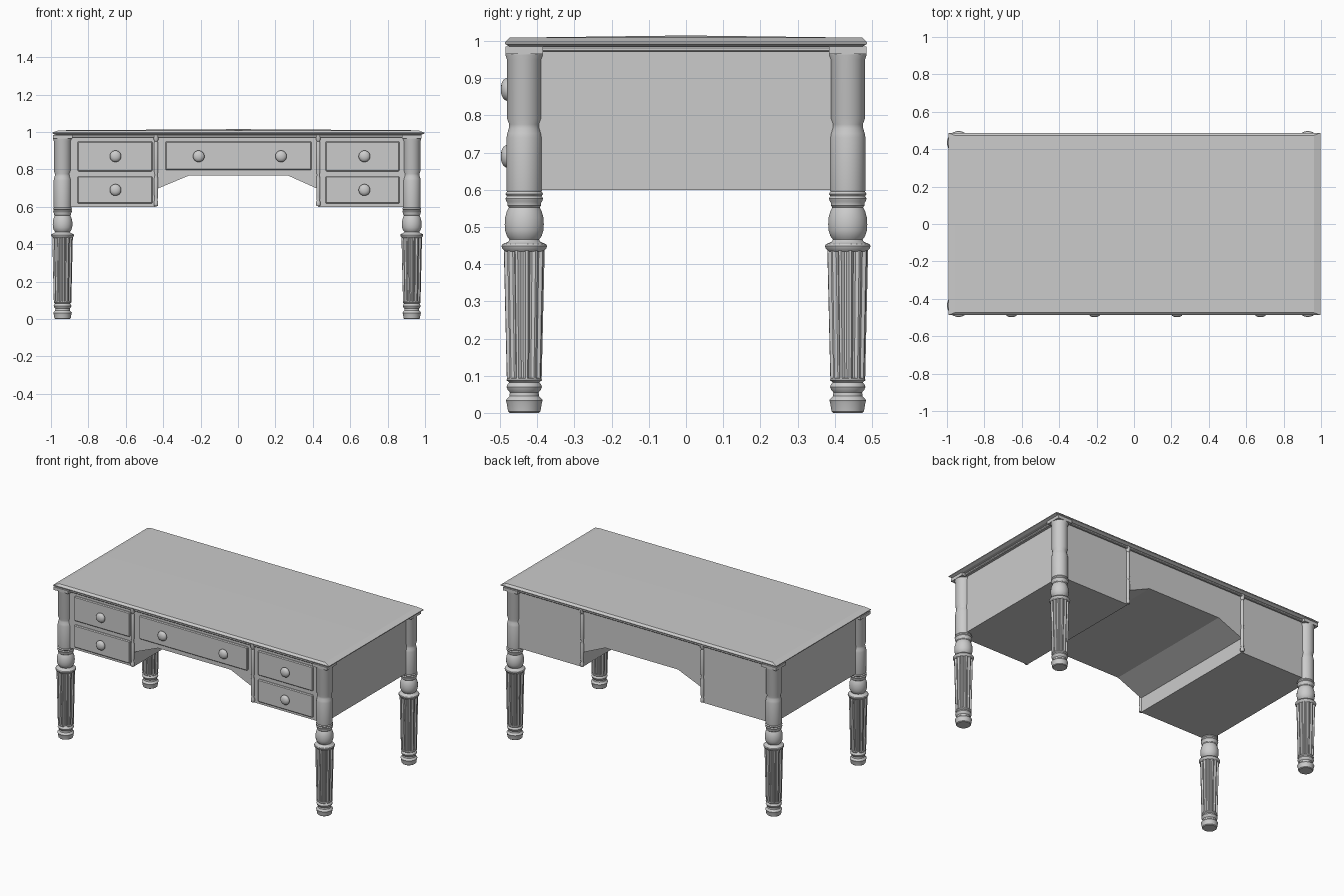
import bpy, bmesh
from math import cos, sin, pi, radians
from mathutils import Matrix

if "Cube" in bpy.data.objects:
    bpy.data.objects.remove(bpy.data.objects["Cube"])


def finish(bm, name, smooth=35):
    bmesh.ops.recalc_face_normals(bm, faces=bm.faces)
    me = bpy.data.meshes.new(name)
    bm.to_mesh(me)
    bm.free()
    ob = bpy.data.objects.new(name, me)
    bpy.context.collection.objects.link(ob)
    if smooth:
        bpy.ops.object.select_all(action='DESELECT')
        ob.select_set(True)
        bpy.context.view_layer.objects.active = ob
        bpy.ops.object.shade_smooth_by_angle(angle=radians(smooth))
    return ob


def lathe(bm, profile, n=24, flute=None):
    """Closed turned solid from (radius, z) pairs; flute scales radii around the ring."""
    rings = []
    for r, z in profile:
        ring = []
        for i in range(n):
            k = flute[i % len(flute)] if flute else 1
            a = 2 * pi * (i + .5) / n
            ring.append(bm.verts.new((r * k * cos(a), r * k * sin(a), z)))
        rings.append(ring)
    for a, b in zip(rings, rings[1:]):
        for i in range(n):
            j = (i + 1) % n
            bm.faces.new((a[i], a[j], b[j], b[i]))
    bm.faces.new(rings[0][::-1])
    bm.faces.new(rings[-1])


def box(name, x0, x1, y0, y1, z0, z1, bevel=0):
    bm = bmesh.new()
    m = Matrix.LocRotScale(((x0 + x1) / 2, (y0 + y1) / 2, (z0 + z1) / 2), None,
                           (x1 - x0, y1 - y0, z1 - z0))
    bmesh.ops.create_cube(bm, size=1, matrix=m)
    if bevel:
        bmesh.ops.bevel(bm, geom=bm.edges[:], offset=bevel, segments=1, affect='EDGES')
    return finish(bm, name, 0)


def copies(ob, name, places):
    """Place the object at the first spot and linked copies at the rest."""
    for i, p in enumerate(places):
        o = ob if i == 0 else ob.copy()
        o.name = f"{name}_{i + 1}"
        o.location = p
        if i:
            bpy.context.collection.objects.link(o)


# Table top: rings from underside to a slightly crowned surface
bm = bmesh.new()
prev = None
for hx, hy, z in ((.975, .472, .984), (.995, .487, .992), (.995, .487, .997), (.96, .474, 1.009)):
    ring = [bm.verts.new((sx * hx + .002, sy * hy, z)) for sx, sy in
            ((-1, -1), (0, -1), (1, -1), (1, 0), (1, 1), (0, 1), (-1, 1), (-1, 0))]
    if prev:
        for i in range(8):
            j = (i + 1) % 8
            bm.faces.new((prev[i], prev[j], ring[j], ring[i]))
    else:
        bm.faces.new(ring[::-1])
    prev = ring
crown = bm.verts.new((.002, 0, 1.015))
for i in (0, 2, 4, 6):
    bm.faces.new((prev[i - 1], prev[i], prev[i + 1], crown))
finish(bm, "table_top", 0)

# Moulding strip under the top
box("under_moulding", -.968, .96, -.468, .468, .97, .985, .004)

# Case: pedestals and arched knee space, extruded front to back
outline = [(-.95, .6), (-.435, .6), (-.42, .7), (-.26, .768), (.265, .768),
           (.415, .7), (.428, .6), (.94, .6), (.94, .975), (-.95, .975)]
outline[2] = (-.435, .695)
outline[5] = (.428, .695)
bm = bmesh.new()
f = bm.faces.new([bm.verts.new((x, -.455, z)) for x, z in outline])
ext = bmesh.ops.extrude_face_region(bm, geom=[f])
bmesh.ops.translate(bm, vec=(0, .91, 0),
                    verts=[v for v in ext['geom'] if isinstance(v, bmesh.types.BMVert)])
finish(bm, "desk_case", 0)

# Drawer fronts
for side, x0, x1 in (("left", -.858, -.457), ("right", .468, .864)):
    box(f"{side}_upper_drawer", x0, x1, -.466, -.44, .79, .95, .005)
    box(f"{side}_lower_drawer", x0, x1, -.466, -.44, .617, .763, .005)
box("centre_drawer", -.388, .393, -.466, -.44, .797, .95, .005)

# Knobs
bm = bmesh.new()
lathe(bm, [(.014, 0), (.012, .012), (.024, .015), (.031, .021), (.031, .026),
           (.026, .034), (.016, .039), (.006, .041)], 20)
bmesh.ops.rotate(bm, verts=bm.verts, matrix=Matrix.Rotation(pi / 2, 3, 'X'))
y = -.457
copies(finish(bm, "knob", 40), "knob",
       [(x, y, z) for x in (-.655, .676) for z in (.87, .69)] + [(-.21, y, .87), (.23, y, .87)])

# Slim turned columns beside the knee space, front and back
bm = bmesh.new()
lathe(bm, [(.010, .605), (.012, .61), (.012, .625), (.008, .635), (.010, .65), (.011, .75),
           (.007, .77), (.011, .79), (.011, .94), (.008, .95), (.013, .96), (.013, .985)], 12)
copies(finish(bm, "slim_column"), "slim_column",
       [(x, y, 0) for x in (-.438, .429) for y in (-.46, .457)])

# Legs: turned foot, fluted taper, collar, bulb, post and square cap
bm = bmesh.new()
lathe(bm, [(.04, 0), (.044, .004), (.048, .028), (.05, .033), (.048, .037), (.04, .045),
           (.039, .055), (.045, .062), (.048, .07), (.045, .078), (.041, .082), (.048, .088),
           (.046, .093), (.036, .095)])
lathe(bm, [(.047, .092), (.055, .438)], 48, (1, 1, .86, .86))
lathe(bm, [(.052, .434), (.06, .442), (.062, .449), (.059, .454), (.044, .46), (.04, .466),
           (.047, .475), (.052, .49), (.053, .507), (.052, .525), (.047, .543), (.042, .553),
           (.046, .558), (.046, .565), (.049, .57), (.051, .577), (.047, .583), (.051, .589),
           (.047, .595), (.048, .6), (.048, .74), (.046, .752), (.042, .765), (.041, .776),
           (.047, .793), (.047, .95), (.051, .962), (.051, .966)])
bmesh.ops.create_cube(bm, size=1, matrix=Matrix.LocRotScale((0, 0, .975), None, (.104, .102, .02)))
copies(finish(bm, "leg"), "leg",
       [(x, y, 0) for x in (-.938, .929) for y in (-.435, .435)])
